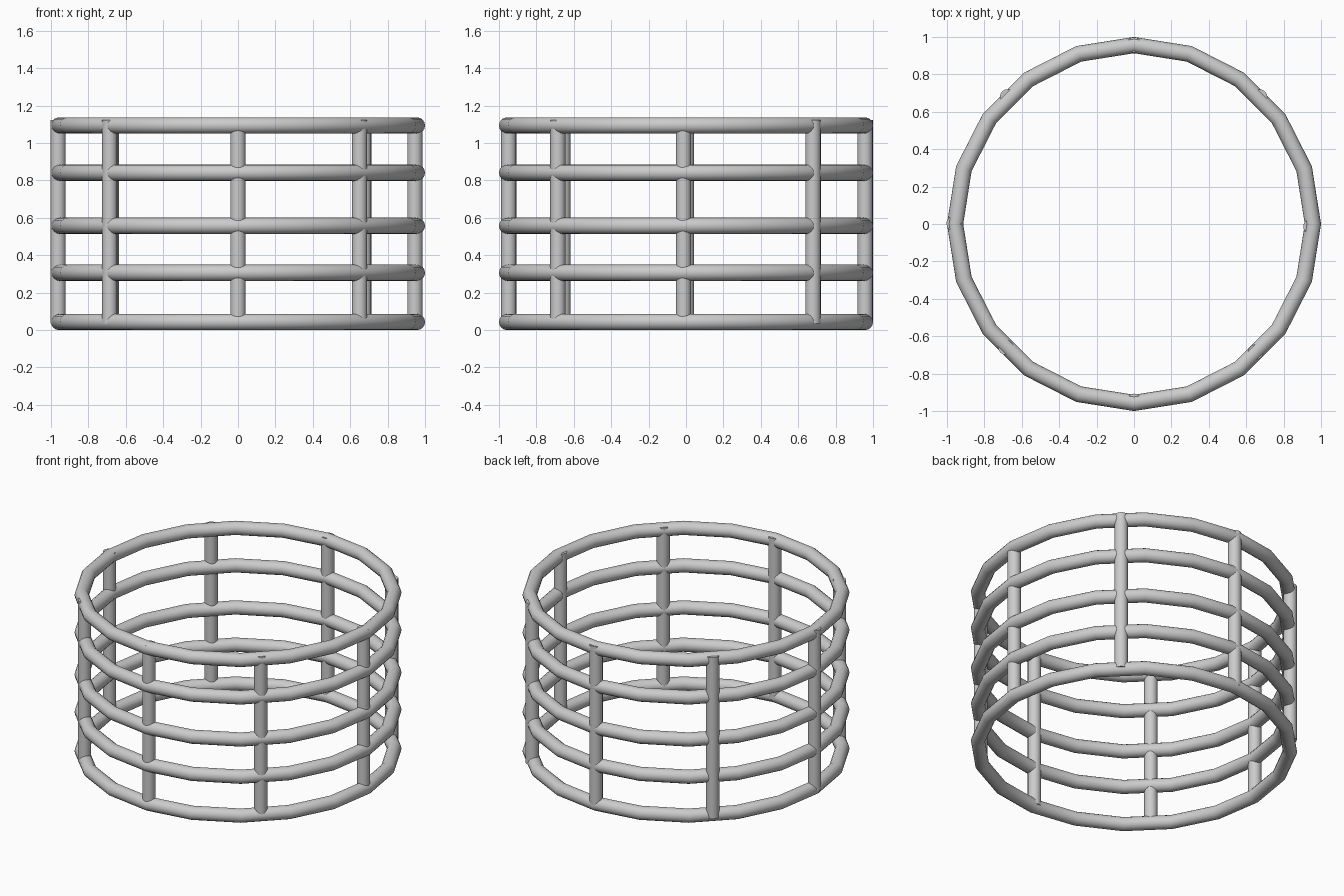
import bpy, math

if "Cube" in bpy.data.objects:
    bpy.data.objects.remove(bpy.data.objects["Cube"])

MAJOR, TUBE = 0.9565, 0.0435


def smooth(obj, name):
    obj.name = name
    bpy.ops.object.shade_smooth_by_angle(angle=math.radians(40))


# Five stacked hoops, 20-sided around
for i, z in enumerate((0.0435, 0.306, 0.557, 0.841, 1.094)):
    bpy.ops.mesh.primitive_torus_add(
        major_segments=20, minor_segments=16,
        major_radius=MAJOR, minor_radius=TUBE, location=(0, 0, z))
    smooth(bpy.context.object, f"hoop_{i + 1}")

# Eight upright bars, set slightly unevenly around the hoops
posts = {
    "front": (0.0, -0.948), "front_right": (0.650, -0.685),
    "right": (0.946, -0.013), "back_right": (0.672, 0.679),
    "back": (0.0, 0.958), "back_left": (-0.676, 0.680),
    "left": (-0.962, 0.003), "front_left": (-0.686, -0.658),
}
Z0, Z1 = 0.035, 1.123
for side, (x, y) in posts.items():
    bpy.ops.mesh.primitive_cylinder_add(
        vertices=16, radius=0.041, depth=Z1 - Z0,
        location=(x, y, (Z0 + Z1) / 2))
    smooth(bpy.context.object, f"upright_bar_{side}")
